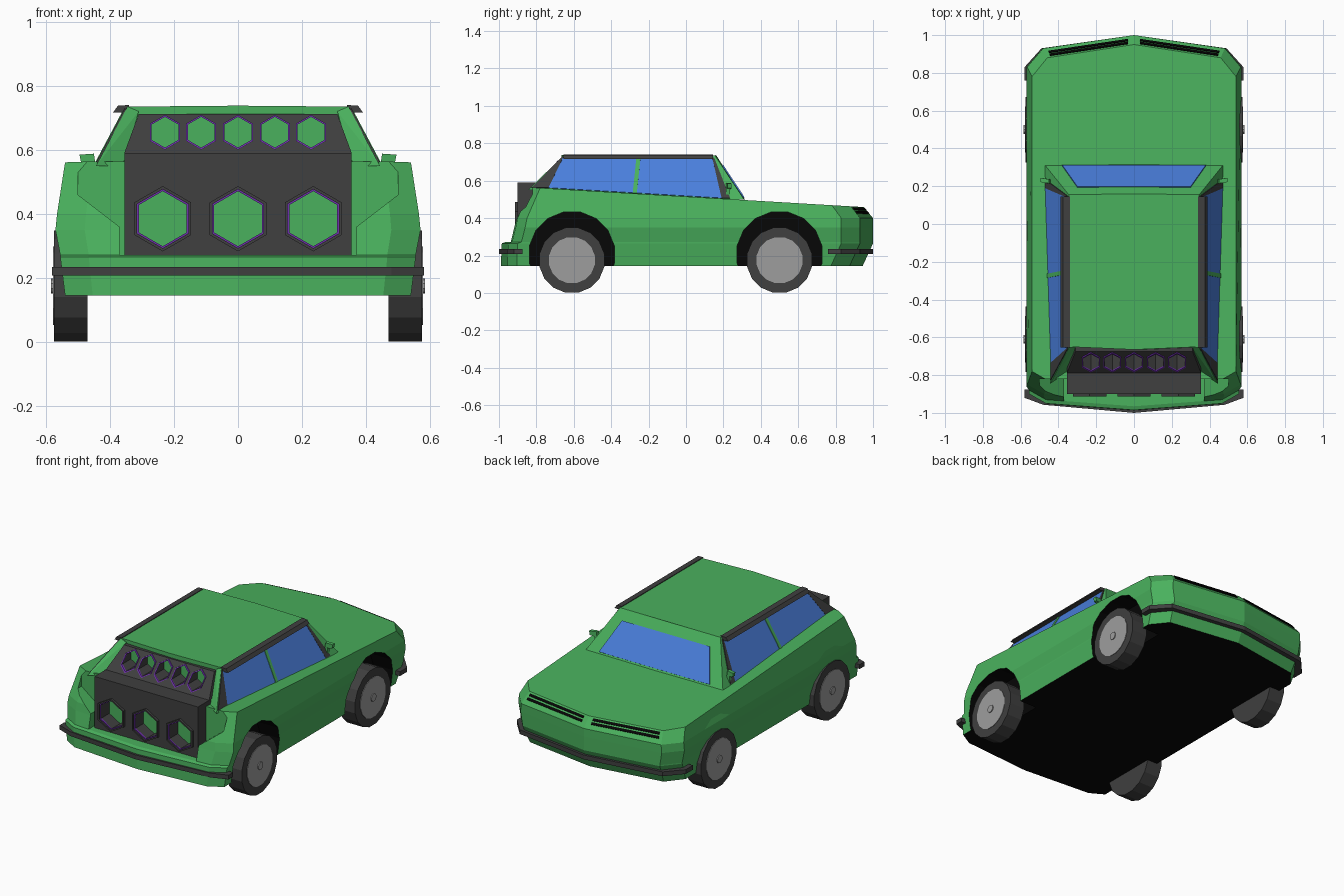
import bpy, bmesh, math
from mathutils import Vector

if "Cube" in bpy.data.objects:
    bpy.data.objects.remove(bpy.data.objects["Cube"])


def material(name, rgb):
    m = bpy.data.materials.new(name)
    m.diffuse_color = (*rgb, 1)
    m.use_nodes = True
    m.node_tree.nodes["Principled BSDF"].inputs["Base Color"].default_value = m.diffuse_color
    return m


GREEN = material("green_paint", (0.068, 0.44, 0.11))
DARK = material("dark_grey", (0.05, 0.05, 0.05))
BLACK = material("black", (0.002, 0.002, 0.002))
BLUE = material("blue_glass", (0.068, 0.21, 0.72))
SILVER = material("rim_grey", (0.34, 0.34, 0.34))
PURPLE = material("purple", (0.16, 0.03, 0.42))


def finish(name, bm, mats, rule=None, mirror=False):
    """Turn a bmesh into an object; rule(face) gives the material index."""
    if mirror:
        dup = bmesh.ops.duplicate(bm, geom=bm.verts[:] + bm.edges[:] + bm.faces[:])
        for v in dup["geom"]:
            if isinstance(v, bmesh.types.BMVert):
                v.co.x *= -1
    bmesh.ops.recalc_face_normals(bm, faces=bm.faces[:])
    bm.normal_update()
    for f in bm.faces:
        f.material_index = rule(f) if rule else 0
    me = bpy.data.meshes.new(name)
    bm.to_mesh(me)
    bm.free()
    for m in mats:
        me.materials.append(m)
    ob = bpy.data.objects.new(name, me)
    bpy.context.collection.objects.link(ob)
    return ob


def loft(name, rings, mats, rule=None, mirror=False):
    bm = bmesh.new()
    vs = [[bm.verts.new(p) for p in r] for r in rings]
    n = len(rings[0])
    for a, b in zip(vs, vs[1:]):
        for i in range(n):
            j = (i + 1) % n
            bm.faces.new((a[i], a[j], b[j], b[i]))
    bm.faces.new(vs[0])
    bm.faces.new(vs[-1])
    return finish(name, bm, mats, rule, mirror)


def prism(name, pts, vec, mats, rule=None, mirror=False):
    top = [Vector(p) + Vector(vec) for p in pts]
    return loft(name, [pts, top], mats, rule, mirror)


def disc(x, y, z, r, n):
    return [(x, y + r * math.cos(2 * math.pi * (i + .5) / n),
             z + r * math.sin(2 * math.pi * (i + .5) / n)) for i in range(n)]


def cut(target, cutter):
    mod = target.modifiers.new("cut", "BOOLEAN")
    mod.operation = "DIFFERENCE"
    mod.solver = "EXACT"
    mod.object = cutter
    cutter.hide_render = True
    cutter.hide_set(True)


def both(half):
    """Complete a right-hand point run by its mirror image."""
    return half + [(-p[0], *p[1:]) for p in reversed(half) if p[0] > 1e-6]


def shoulder(y):
    return 0.515 - 0.059 * y


def outline(z, w, yf, yr):
    pts = [(0, yf), (w * .85, yf - .07), (w, yf - .17),
           (w, yr + .085), (w * .84, yr + .035), (0, yr)]
    return both([(x, y, z if z else shoulder(y)) for x, y in pts])


# Body shell, black underneath
body = loft("body", [outline(*l) for l in [
    (.145, .54, .945, -.99), (.265, .555, 1.0, -.985), (.272, .555, 1.0, -.965),
    (.35, .57, 1.0, -.945), (.40, .565, 1.0, -.935), (0, .54, .95, -.865)]],
    [GREEN, BLACK], lambda f: int(f.normal.z < -.9))

# Wheel wells and wheels
for end, y in (("front", .50), ("rear", -.61)):
    cut(body, prism(end + "_well_cutter", disc(.42, y, .205, .232, 16), (.3, 0, 0),
                    [GREEN, BLACK], lambda f: 1, True))
    prism(end + "_tyres", disc(.47, y, .175, .177, 16), (.105, 0, 0), [DARK], None, True)
    prism(end + "_rims", disc(.56, y, .175, .125, 16), (.018, 0, 0), [SILVER], None, True)
    prism(end + "_hubs", disc(.57, y, .175, .024, 10), (.014, 0, 0), [SILVER], None, True)

# Recess in the tail around the vent box
cut(body, prism("tail_recess_cutter", both(
    [(.37, -1.2, .272), (.37, -1.2, .36), (.50, -1.2, .46), (.50, -1.2, .65)]),
    (0, .38, 0), [GREEN, BLACK]))


def side_x(z):
    return .345 + (.735 - z) * .532


def screen_y(z):
    return .155 + (.735 - z) * .66


# Cabin and rear roof pillars
loft("cabin", [
    both([(0, screen_y(.5) + .005, .5), (side_x(.5), screen_y(.5), .5),
          (side_x(.5), -.655, .5), (0, -.655, .5)]),
    both([(0, .16, .738), (.345, .155, .735), (.345, -.65, .735), (0, -.665, .738)])],
    [GREEN])
bm = bmesh.new()
for p in [(.345, -.6, .735), (.345, -.655, .735), (.31, -.655, .72), (.31, -.6, .72),
          (side_x(.55), -.6, .55), (side_x(.55), -.845, .55), (.36, -.79, .55),
          (.36, -.6, .55)]:
    bm.verts.new(p)
bmesh.ops.convex_hull(bm, input=bm.verts[:])
finish("rear_pillars", bm, [GREEN], None, True)


def side_plate(name, yz, mat, lift):
    prism(name, [(side_x(z) - .002, y, z) for y, z in yz], (lift, 0, lift * .53),
          [mat], None, True)


# Side glass, dark pillars, divider and roof rails
side_plate("side_windows", [(-.735, .56), (-.66, .722), (.14, .722), (.19, .505)], BLUE, .005)
side_plate("window_dividers", [(-.285, .53), (-.265, .722), (-.243, .722), (-.263, .53)],
           GREEN, .008)
side_plate("dark_rear_pillars", [(-.825, .56), (-.662, .726), (-.655, .726), (-.735, .56)],
           DARK, .006)
side_plate("dark_front_pillars", [(.14, .722), (.19, .505), (.235, .505), (.15, .722)],
           DARK, .006)
prism("roof_rails", [(.34, -.655, .74), (.375, -.655, .738), (.39, -.655, .717),
                     (.345, -.655, .717)], (0, .80, 0), [DARK], None, True)

# Windscreen
prism("windscreen", both([(.38, screen_y(.508) + .002, .508),
                          (.30, screen_y(.68) + .002, .68)]),
      (0, .006, .004), [BLUE])

# Door mirrors
prism("mirror_heads", [(.445, .215, .555), (.49, .222, .56), (.495, .222, .585),
                       (.45, .215, .588)], (0, .022, 0), [GREEN], None, True)
prism("mirror_stems", [(.435, .215, .50), (.46, .215, .50), (.465, .215, .56),
                       (.445, .215, .56)], (0, .02, 0), [GREEN], None, True)

# Bumper strips
for name, half, dy in (
        ("front_bumper_strip", [(.58, .76), (.58, .83), (.49, .93), (0, 1.0)], -.04),
        ("rear_bumper_strip", [(.58, -.875), (.58, -.92), (.48, -.957), (0, -1.0)], .04)):
    outer = both([(x, y, .208) for x, y in half])
    inner = [(x * .92, y + (dy if abs(x) < .57 or i not in (0, 6) else 0), .208)
             for i, (x, y, z) in enumerate(outer)]
    prism(name, outer + inner[::-1], (0, 0, .027), [DARK])

# Narrow dark grille slats on the nose bevel
low = Vector((0, 1.0, .40)), Vector((.48, .93, .40))
top = Vector((0, .95, shoulder(.95))), Vector((.459, .88, shoulder(.88)))


def nose(u, v):
    return low[0].lerp(low[1], u).lerp(top[0].lerp(top[1], u), v)


for i, v in enumerate((.38, .68)):
    prism(f"grille_slats_{i}", [nose(.07, v), nose(.96, v), nose(.96, v + .18),
                                nose(.07, v + .18)], (0, .004, .004), [BLACK], None, True)

# Tail vent box and sloped upper panel
box = prism("vent_box", both([(.355, -.90, .272), (.355, -.90, .59)]), (0, .13, 0),
            [DARK, GREEN])
panel = prism("upper_vent_panel", both([(.355, -.79, .59), (.31, -.675, .712)]),
              (0, .15, 0), [DARK, GREEN])


def slope_y(z):
    return -.79 + (z - .59) * .115 / .122


def hexagon(cx, cz, r, face_y):
    return [(cx + r * math.cos(math.radians(30 + 60 * k)), face_y(cz + r * math.sin(
        math.radians(30 + 60 * k))), cz + r * math.sin(math.radians(30 + 60 * k)))
        for k in range(6)]


def ring(name, cx, cz, r0, r1, face_y, out, mat):
    """Hexagonal collar standing out from a panel face."""
    bm = bmesh.new()
    loops = [[bm.verts.new((x, y + d, z)) for x, y, z in hexagon(cx, cz, r, face_y)]
             for r, d in ((r0, .005), (r0, -out), (r1, -out), (r1, .005))]
    for a, b in zip(loops, loops[1:] + loops[:1]):
        for i in range(6):
            j = (i + 1) % 6
            bm.faces.new((a[i], a[j], b[j], b[i]))
    finish(name, bm, [mat])


def vents(name, target, xs, cz, r, face_y, back):
    for i, x in enumerate(xs):
        cut(target, prism(f"{name}_cutter_{i}", hexagon(x, cz, r, lambda z: -1.1),
                          (0, 1.1 + back, 0), [DARK, GREEN],
                          lambda f: int(abs(f.normal.y) > .9)))
        ring(f"{name}_purple_rim_{i}", x, cz, r, r + .006, face_y, .006, PURPLE)


vents("upper_vent", panel, (-.228, -.115, 0, .115, .228), .655, .048, slope_y, -.665)
lower_x = (-.235, 0, .235)
vents("lower_vent", box, lower_x, .385, .086, lambda z: -.90, -.81)
for i, x in enumerate(lower_x):
    ring(f"lower_vent_collar_{i}", x, .385, .092, .102, lambda z: -.90, .014, DARK)
